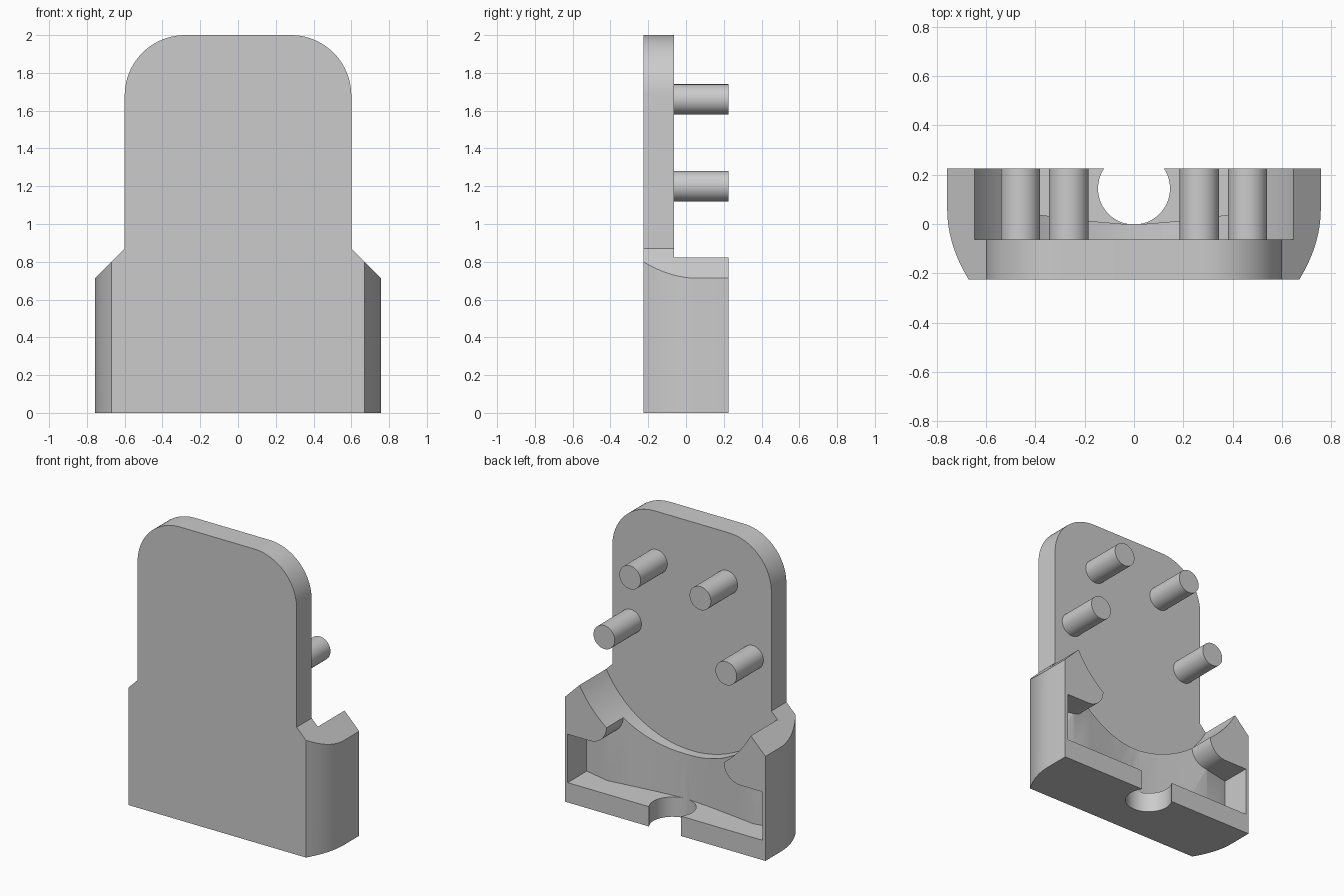
import bpy, bmesh, math
from mathutils import Vector

default = bpy.data.objects.get("Cube")
if default:
    bpy.data.objects.remove(default, do_unlink=True)

grey = bpy.data.materials.new("plain_grey")
grey.use_nodes = True
grey.diffuse_color = (0.6, 0.6, 0.6, 1)
grey.node_tree.nodes["Principled BSDF"].inputs["Base Color"].default_value = (0.6, 0.6, 0.6, 1)

FRONT, BACK, PLATE = -0.225, 0.225, -0.063


def prism(name, points, start, end, axis):
    """Extrude a 2D outline along y (points are x, z) or z (points are x, y)."""
    place = (lambda p, t: (p[0], t, p[1])) if axis == "y" else (lambda p, t: (p[0], p[1], t))
    bm = bmesh.new()
    face = bm.faces.new([bm.verts.new(place(p, start)) for p in points])
    moved = bmesh.ops.extrude_face_region(bm, geom=[face])["geom"]
    shift = Vector(place((0, 0), end - start))
    bmesh.ops.translate(bm, vec=shift, verts=[v for v in moved if isinstance(v, bmesh.types.BMVert)])
    bmesh.ops.recalc_face_normals(bm, faces=bm.faces)
    return add_object(name, bm)


def rod(name, x, z, y0, y1, r0, r1):
    """Cylinder or cone lying along y."""
    bm = bmesh.new()
    bmesh.ops.create_cone(bm, cap_ends=True, segments=48, radius1=r0, radius2=r1, depth=y1 - y0)
    for v in bm.verts:
        v.co = (x + v.co.x, (y0 + y1) / 2 + v.co.z, z + v.co.y)
    bmesh.ops.recalc_face_normals(bm, faces=bm.faces)
    return add_object(name, bm)


def add_object(name, bm):
    mesh = bpy.data.meshes.new(name)
    bm.to_mesh(mesh)
    bm.free()
    mesh.materials.append(grey)
    obj = bpy.data.objects.new(name, mesh)
    bpy.context.collection.objects.link(obj)
    return obj


def combine(target, tool, operation="DIFFERENCE"):
    """Apply a boolean and discard the tool."""
    mod = target.modifiers.new("cut", "BOOLEAN")
    mod.operation, mod.object, mod.solver = operation, tool, "EXACT"
    bpy.context.view_layer.objects.active = target
    bpy.ops.object.modifier_apply(modifier=mod.name)
    bpy.data.objects.remove(tool, do_unlink=True)


def arc(cx, cy, r, a0, a1, n):
    steps = [math.radians(a0 + (a1 - a0) * i / n) for i in range(n + 1)]
    return [(cx + r * math.cos(a), cy + r * math.sin(a)) for a in steps]


def mirrored(half):
    """Close a right-hand half outline with its mirror image."""
    return half + [(-x, y) for x, y in reversed(half)]


def smooth(obj):
    bpy.ops.object.select_all(action="DESELECT")
    obj.select_set(True)
    bpy.context.view_layer.objects.active = obj
    bpy.ops.object.shade_smooth_by_angle(angle=math.radians(25))


# Body: front outline limited by a plan with bowed sides
outline = [(0.8, 0), (0.8, 0.67), (0.6, 0.87)] + arc(0.28, 1.68, 0.32, 0, 90, 20)
body = prism("body", mirrored(outline), FRONT, BACK, "y")
bow = [(0.757 - 0.087 * (1 - i / 12) ** 2, FRONT + 0.285 * i / 12) for i in range(13)]
bow = [(bow[0][0], FRONT - 0.1)] + bow + [(0.757, BACK + 0.1)]
combine(body, prism("plan", mirrored(bow), -0.1, 2.1, "z"), "INTERSECT")

# Round-bottomed recess that leaves only the thin plate above the base
recess = arc(0, 1.176, 0.736, -90, 0, 48)[1:] + [(0.736, 2.1)]
combine(body, prism("recess", mirrored(recess), PLATE, 0.4, "y"))

# Lower pocket, keeping a rounded boss on each side
floor = [(0.735, 0.4), (0.735, 0.02), (0.55, 0.06), (0.38, 0.037), (0.19, 0.013)]
pocket = prism("pocket", mirrored(floor[:-1] + [(0.19, 0.013), (0.04, 0)]), 0.135, 0.9, "z")
for side in (1, -1):
    boss = arc(0.567, 0.59, 0.125, 180, 270, 16) + [(0.8, 0.465), (0.8, 1), (0.442, 1)]
    combine(pocket, prism("boss", [(side * x, z) for x, z in boss], -0.1, 0.5, "y"))
combine(body, pocket)

# Cable notch in the bottom wall
combine(body, prism("notch", arc(0, 0.144, 0.146, 0, 352.5, 47), -0.1, 0.3, "z"))

# Countersunk screw holes
for side in (1, -1):
    combine(body, rod("hole", side * 0.567, 0.59, -0.4, 0.4, 0.041, 0.041))
    combine(body, rod("sink", side * 0.567, 0.59, FRONT - 0.01, FRONT + 0.05, 0.09, 0.038))
smooth(body)

# Pegs on the back of the plate
for row, x, z in (("upper", 0.265, 1.66), ("lower", 0.46, 1.2)):
    for side, label in ((1, "left"), (-1, "right")):
        smooth(rod(f"{row}_{label}_peg", side * x, z, PLATE - 0.01, BACK, 0.08, 0.08))
